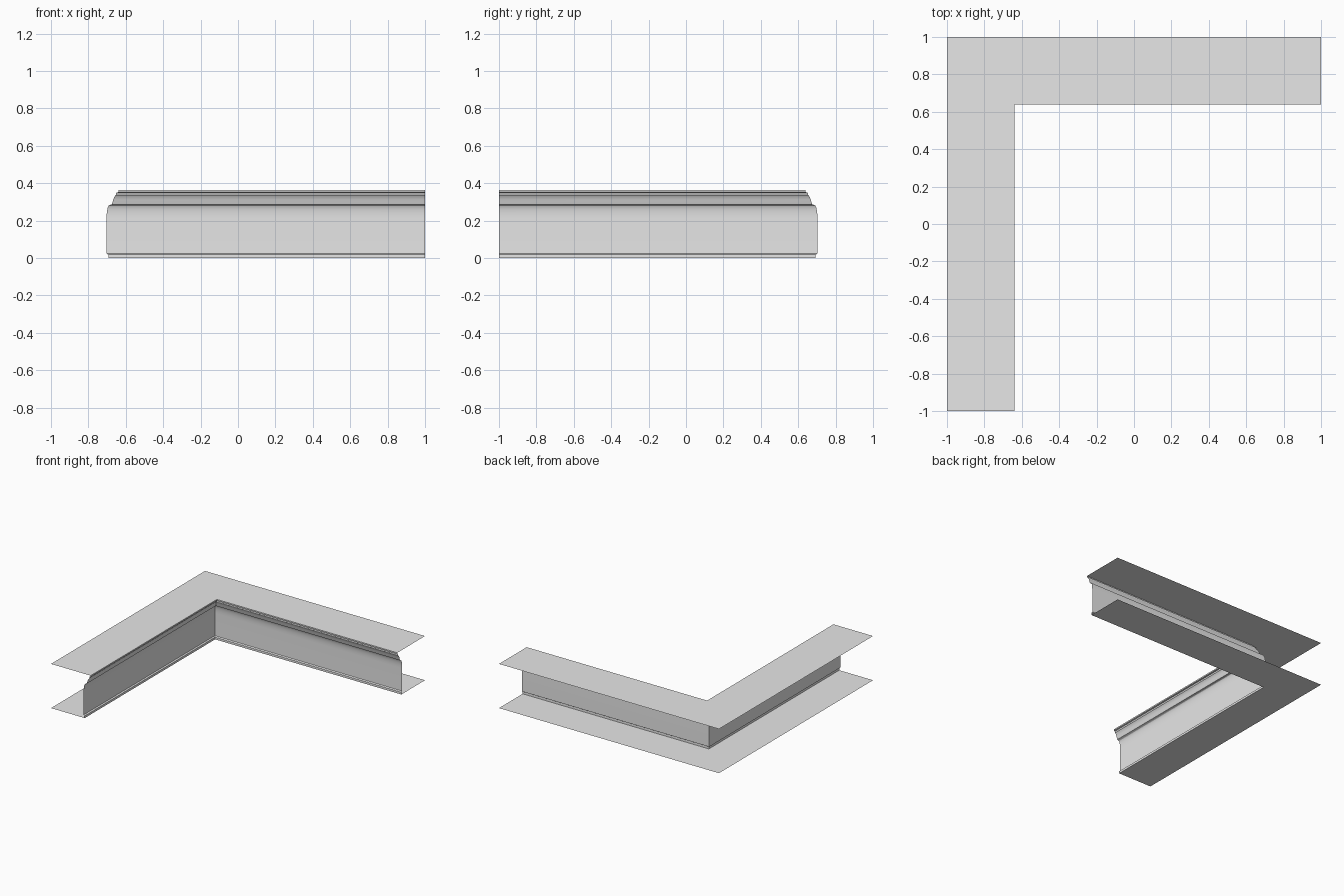
import bpy
import math

cube = bpy.data.objects.get("Cube")
if cube:
    bpy.data.objects.remove(cube, do_unlink=True)

stone = bpy.data.materials.new("light_grey")
stone.use_nodes = True
colour = (0.8, 0.8, 0.8, 1)
stone.diffuse_color = colour
stone.node_tree.nodes["Principled BSDF"].inputs["Base Color"].default_value = colour

HEIGHT = 0.363
BASE = 0.307    # depth of the bottom plate
TOP = 0.36      # depth of the top plate


def sweep(name, profile):
    """Sweep (depth, height) points along the mitred L-shaped path."""
    verts, faces = [], []
    for d, z in profile:
        verts += [(d - 1, -1, z), (d - 1, 1 - d, z), (1, 1 - d, z)]
    for i in range(len(profile) - 1):
        for j in range(2):
            a = 3 * i + j
            faces.append((a, a + 1, a + 4, a + 3))
    mesh = bpy.data.meshes.new(name)
    mesh.from_pydata(verts, [], faces)
    mesh.materials.append(stone)
    obj = bpy.data.objects.new(name, mesh)
    bpy.context.collection.objects.link(obj)
    bpy.ops.object.select_all(action="DESELECT")
    obj.select_set(True)
    bpy.context.view_layer.objects.active = obj
    bpy.ops.object.shade_smooth_by_angle(angle=math.radians(30))
    return obj


def arc(d0, z0, d1, z1, steps=6):
    """Quarter ellipse that starts vertical and ends nearly level."""
    points = []
    for k in range(steps + 1):
        t = math.pi / 2 * k / steps
        points.append((d0 + (d1 - d0) * (1 - math.cos(t)),
                       z0 + (z1 - z0) * math.sin(t)))
    return points


# Open horizontal sheets above and below the moulding
sweep("bottom_plate", [(0, 0), (BASE, 0)])
sweep("top_plate", [(TOP, HEIGHT), (0, HEIGHT)])

# Plain wall with a small step at its foot and a rounded upper edge
wall = [(BASE, 0), (BASE, 0.018), (0.297, 0.024)]
wall += arc(0.297, 0.21, 0.312, 0.282)
sweep("wall_face", wall)

# Cove flaring out to the stepped top lip
cove = [(0.312, 0.282), (0.325, 0.287), (0.329, 0.298),
        (0.333, 0.312), (0.338, 0.325), (0.345, 0.335)]
sweep("cove_moulding", cove)
sweep("top_lip", [(0.345, 0.335), (0.348, 0.337), (0.349, 0.349),
                  (TOP, 0.352), (TOP, HEIGHT)])
